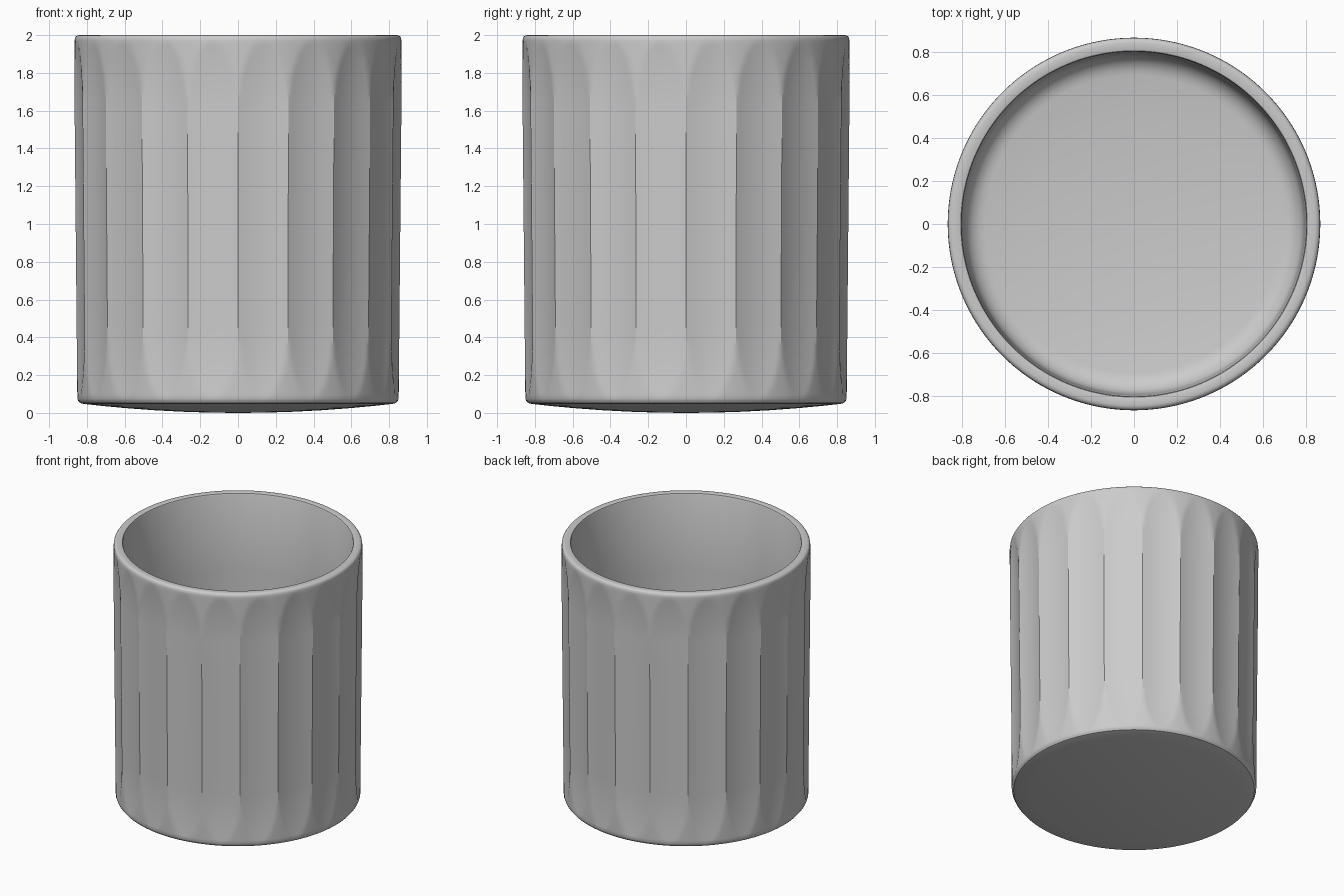
import bpy, bmesh, math

if "Cube" in bpy.data.objects:
    bpy.data.objects.remove(bpy.data.objects["Cube"])

FLUTES, SUB = 20, 16
N = FLUTES * SUB
DEPTH = 0.022


def wall_radius(z):
    return 0.850 + 0.015 * min(1, z / 1.6)


def flute_cut(z, a):
    # Parabolic scoop that narrows to a round arch at each end
    s = max(0, (z - 1.60) / 0.37, (0.46 - z) / 0.39)
    t = ((a * FLUTES / (2 * math.pi)) % 1) * 2 - 1
    return DEPTH * max(0, 1 - s * s - t * t)


# Profile rings (radius, height, fluted) from base centre to inner floor centre
rings = [(r, 0.048 * (r / 0.82) ** 2, False) for r in (0.15, 0.3, 0.45, 0.6, 0.72, 0.82)]
rings += [(0.837, 0.053, False), (0.846, 0.064, False)]
zs = [0.075 + 0.385 * i / 16 for i in range(17)]
zs += [0.46 + 1.14 * i / 6 for i in range(1, 7)]
zs += [1.60 + 0.37 * i / 16 for i in range(1, 17)]
rings += [(wall_radius(z), z, True) for z in zs]
# Rounded lip
for d in (22, 45, 67, 90):
    a = math.radians(d)
    rings.append((0.841 + 0.024 * math.cos(a), 1.976 + 0.024 * math.sin(a), False))
rings += [(0.812, 2.0, False), (0.804, 1.997, False), (0.80, 1.988, False)]
# Inner wall, fillet and slightly dished floor
rings += [(0.797, 1.4, False), (0.793, 0.8, False), (0.788, 0.22, False)]
for d in (18, 36, 54, 72, 88):
    a = math.radians(d)
    rings.append((0.688 + 0.10 * math.cos(a), 0.22 - 0.10 * math.sin(a), False))
rings += [(r, 0.08 + 0.04 * (r / 0.69) ** 2, False) for r in (0.5, 0.3, 0.15)]

bm = bmesh.new()
loops = []
for r, z, fluted in rings:
    loop = []
    for i in range(N):
        a = 2 * math.pi * i / N
        q = r - (flute_cut(z, a) if fluted else 0)
        loop.append(bm.verts.new((q * math.cos(a), q * math.sin(a), z)))
    loops.append(loop)
for lo, hi in zip(loops, loops[1:]):
    for i in range(N):
        j = (i + 1) % N
        bm.faces.new((lo[i], lo[j], hi[j], hi[i]))
# Close base and floor
for loop, z in ((loops[0], 0.0), (loops[-1], 0.08)):
    c = bm.verts.new((0, 0, z))
    for i in range(N):
        bm.faces.new((loop[i], loop[(i + 1) % N], c))
bmesh.ops.recalc_face_normals(bm, faces=bm.faces)

mesh = bpy.data.meshes.new("fluted_cup")
bm.to_mesh(mesh)
bm.free()
cup = bpy.data.objects.new("fluted_cup", mesh)
bpy.context.collection.objects.link(cup)
bpy.context.view_layer.objects.active = cup
cup.select_set(True)
bpy.ops.object.shade_smooth_by_angle(angle=math.radians(28))
